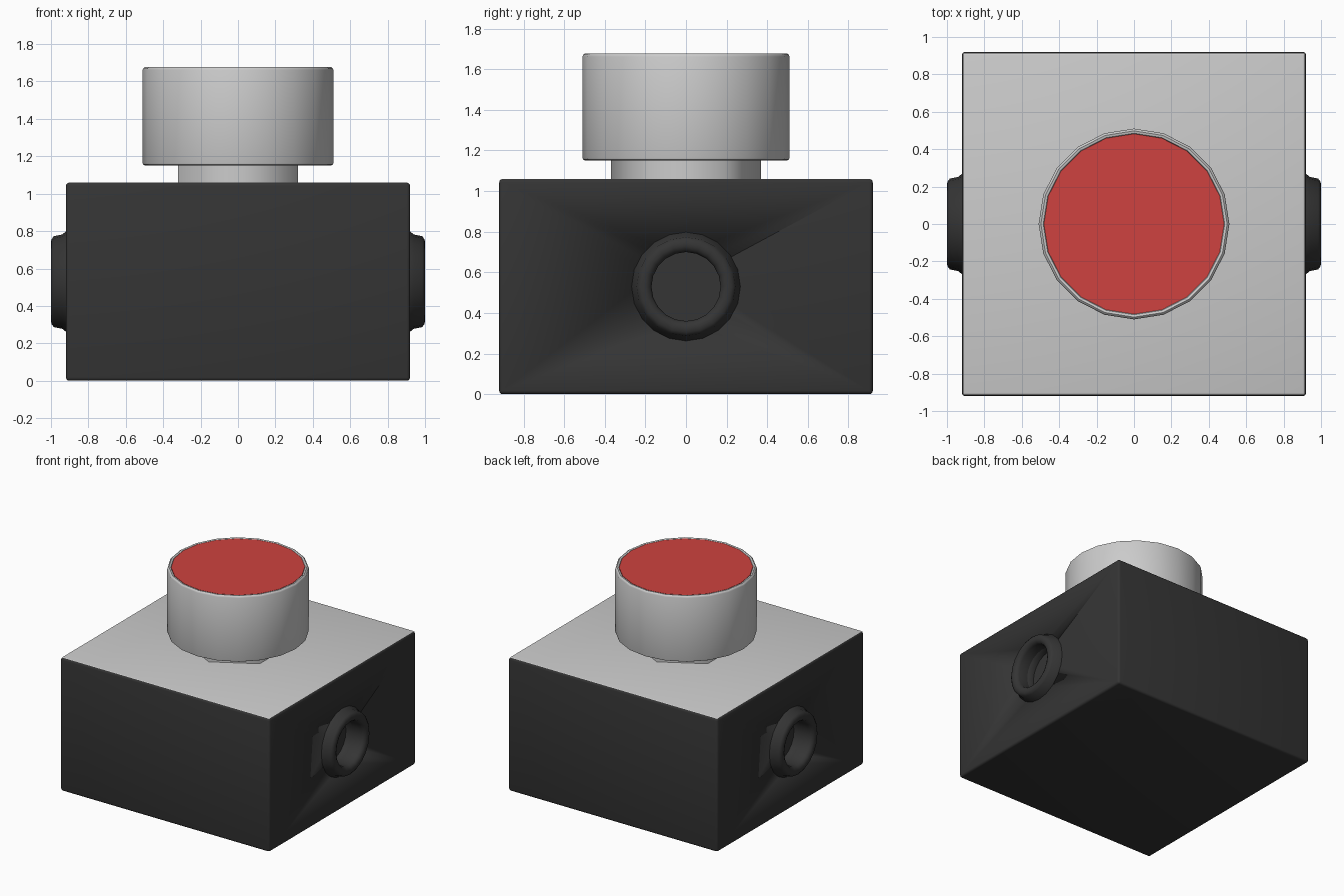
import bpy, bmesh, math
from mathutils import Matrix

if "Cube" in bpy.data.objects:
    bpy.data.objects.remove(bpy.data.objects["Cube"])


def material(name, rgb):
    m = bpy.data.materials.new(name)
    m.diffuse_color = (*rgb, 1)
    m.use_nodes = True
    m.node_tree.nodes["Principled BSDF"].inputs["Base Color"].default_value = m.diffuse_color
    return m


DARK = material("dark_plastic", (0.035, 0.035, 0.035))
RED = material("red_face", (0.62, 0.055, 0.05))
GREY = material("light_grey", (0.8, 0.8, 0.8))


def finish(name, bm, mats=(), angle=40, matrix=Matrix()):
    bm.transform(matrix)
    bmesh.ops.recalc_face_normals(bm, faces=bm.faces)
    me = bpy.data.meshes.new(name)
    bm.to_mesh(me)
    bm.free()
    ob = bpy.data.objects.new(name, me)
    bpy.context.collection.objects.link(ob)
    for m in mats:
        me.materials.append(m)
    bpy.ops.object.select_all(action='DESELECT')
    ob.select_set(True)
    bpy.context.view_layer.objects.active = ob
    bpy.ops.object.shade_smooth_by_angle(angle=math.radians(angle))
    return ob


def lathe(name, profile, sides, mats=(), angle=40, matrix=Matrix(), closed=False):
    """Spin (radius, height) points round z; open profiles get flat end caps."""
    bm = bmesh.new()
    rings = [[bm.verts.new((r * math.cos(a), r * math.sin(a), h))
              for a in (math.pi / 2 + 2 * math.pi * i / sides for i in range(sides))]
             for r, h in profile]
    pairs = list(zip(rings, rings[1:]))
    if closed:
        pairs.append((rings[-1], rings[0]))
    for a, b in pairs:
        for i in range(sides):
            j = (i + 1) % sides
            bm.faces.new((a[i], a[j], b[j], b[i]))
    if not closed:
        bm.faces.new(rings[0])
        bm.faces.new(rings[-1])
    return finish(name, bm, mats, angle, matrix)


# Body: softly bevelled dark box with a light top face
bm = bmesh.new()
bmesh.ops.create_cube(bm, size=1, matrix=Matrix.Translation((0, 0, 0.53))
                      @ Matrix.Diagonal((1.84, 1.84, 1.06, 1)))
bmesh.ops.bevel(bm, geom=bm.edges[:], offset=0.018, segments=3, profile=0.5, affect='EDGES')
bm.normal_update()
for f in bm.faces:
    if f.normal.z > 0.75:
        f.material_index = 1
body = finish("body", bm, (DARK, GREY))

# Cable ports: recess cut into each side, with a rounded collar around it
collar = [(0.17, -0.03), (0.17, 0.05), (0.18, 0.07), (0.2, 0.08), (0.225, 0.078),
          (0.243, 0.065), (0.252, 0.02), (0.268, 0.0), (0.268, -0.03)]
for name, s in (("right", 1), ("left", -1)):
    place = Matrix.Translation((0.92 * s, 0, 0.53)) @ Matrix.Rotation(s * math.pi / 2, 4, 'Y')
    cutter = lathe(name + "_port_cutter", [(0.171, -0.09), (0.171, 0.1)], 20, (DARK,), matrix=place)
    cut = body.modifiers.new("port_hole", 'BOOLEAN')
    cut.operation = 'DIFFERENCE'
    cut.solver = 'EXACT'
    cut.object = cutter
    bpy.context.view_layer.objects.active = body
    bpy.ops.object.modifier_apply(modifier=cut.name)
    bpy.data.objects.remove(cutter)
    lathe(name + "_port_collar", collar, 20, (DARK,), 50, place, closed=True)

# Hexagonal stem
lathe("button_stem", [(0.37, 1.04), (0.37, 1.17)], 6, angle=65)

# Button cap with a slim rounded rim
lathe("button_cap", [(0.495, 1.15), (0.507, 1.156), (0.51, 1.165), (0.51, 1.662),
                     (0.506, 1.672), (0.498, 1.677), (0.485, 1.674), (0.482, 1.667)], 20)

# Red press face, set just inside the rim
lathe("button_face", [(0.482, 1.65), (0.482, 1.674)], 20, (RED,))
